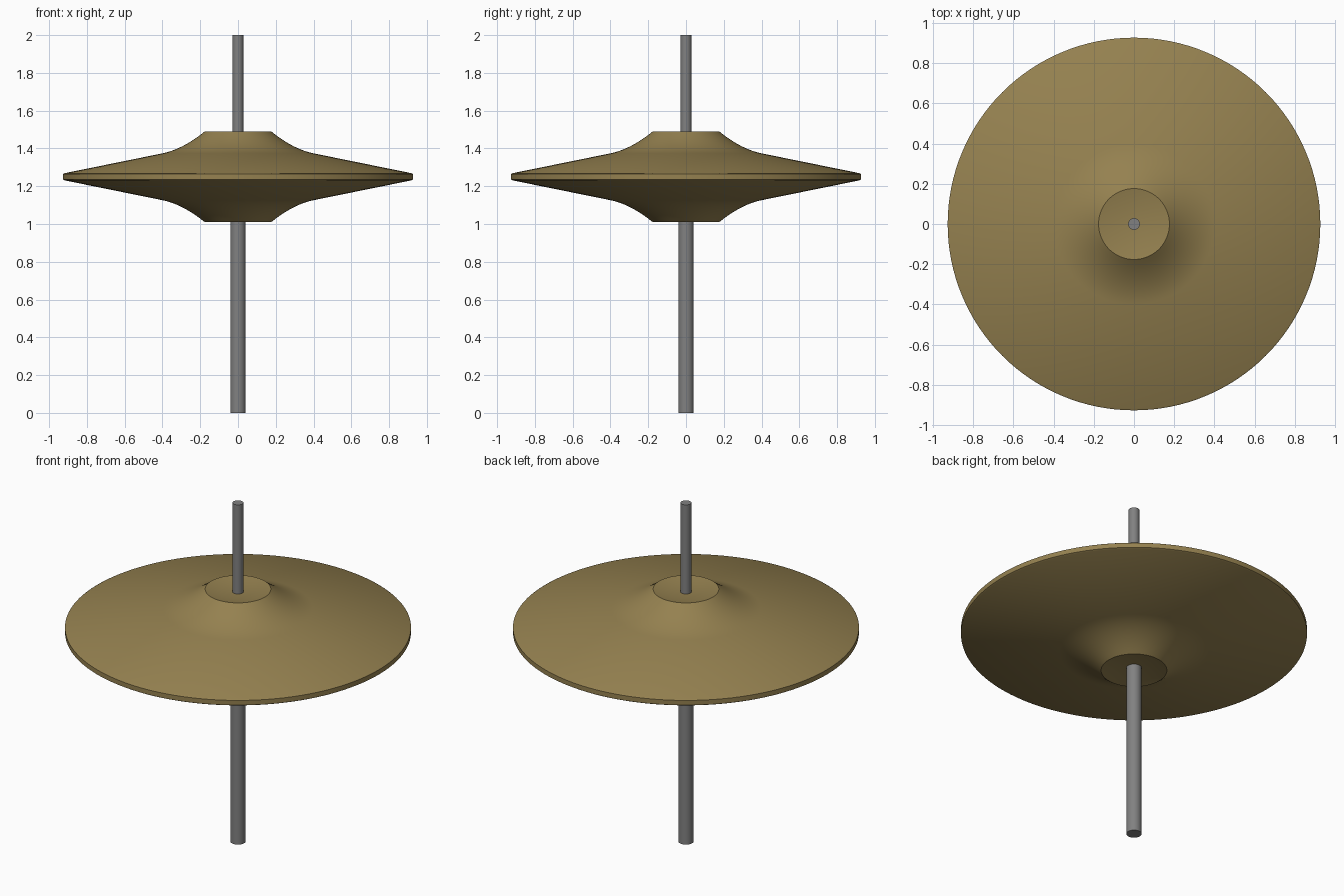
import bpy, bmesh, math

if "Cube" in bpy.data.objects:
    bpy.data.objects.remove(bpy.data.objects["Cube"])

def material(name, rgb):
    m = bpy.data.materials.new(name)
    m.diffuse_color = (*rgb, 1)
    m.use_nodes = True
    m.node_tree.nodes["Principled BSDF"].inputs["Base Color"].default_value = m.diffuse_color
    return m

gold = material("dull gold", (0.30, 0.22, 0.08))
grey = material("steel grey", (0.22, 0.22, 0.22))

def lathe(name, profile, mat, steps):
    """Spin an (r, z) profile about the z axis; ends at r = 0 close the shape."""
    bm = bmesh.new()
    vs = [bm.verts.new((r, 0, z)) for r, z in profile]
    es = [bm.edges.new(p) for p in zip(vs, vs[1:])]
    bmesh.ops.spin(bm, geom=vs + es, cent=(0, 0, 0), axis=(0, 0, 1),
                   angle=2 * math.pi, steps=steps)
    bmesh.ops.remove_doubles(bm, verts=bm.verts, dist=1e-5)
    bmesh.ops.recalc_face_normals(bm, faces=bm.faces)
    me = bpy.data.meshes.new(name)
    bm.to_mesh(me)
    bm.free()
    me.materials.append(mat)
    ob = bpy.data.objects.new(name, me)
    bpy.context.collection.objects.link(ob)
    bpy.ops.object.select_all(action='DESELECT')
    ob.select_set(True)
    bpy.context.view_layer.objects.active = ob
    bpy.ops.object.shade_smooth_by_angle(angle=math.radians(30))
    return ob

# Disc: upper half as (radius, height above mid plane), mirrored below
MID = 1.25
half = [(0, 0.223), (0.10, 0.226), (0.176, 0.24)]      # shallow dished hub
a, c, b = (0.176, 0.24), (0.292, 0.146), (0.40, 0.124)  # concave flare
for i in range(1, 11):
    t = i / 10
    half.append(tuple((1 - t) ** 2 * p + 2 * t * (1 - t) * q + t * t * s
                      for p, q, s in zip(a, c, b)))
half += [(0.918, 0.019), (0.926, 0.014)]               # straight skirt, rim
profile = [(r, MID + h) for r, h in half] + [(r, MID - h) for r, h in reversed(half)]
lathe("disc", profile, gold, 128)

# Shaft: thicker below the disc, thinner above
def rod(name, r, z0, z1):
    lathe(name, [(0, z0), (r, z0), (r, z1), (0, z1)], grey, 32)

rod("lower_shaft", 0.041, 0, 1.25)
rod("upper_shaft", 0.029, 1.25, 2)
